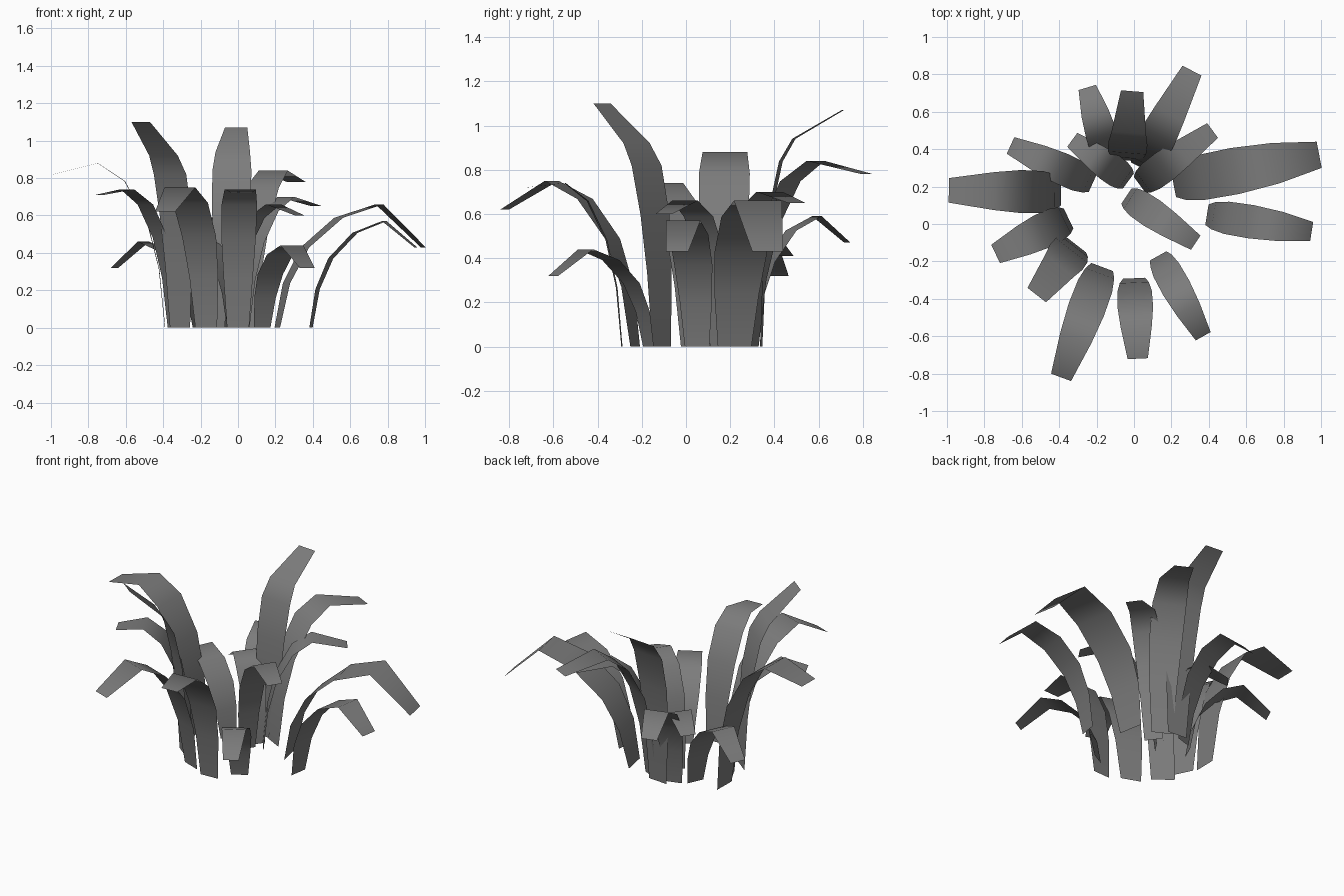
import bpy
from mathutils import Vector

cube = bpy.data.objects.get("Cube")
if cube:
    bpy.data.objects.remove(cube, do_unlink=True)

# One dull grey for every blade
grey = bpy.data.materials.new("leaf grey")
grey.use_nodes = True
grey.diffuse_color = (0.2, 0.2, 0.2, 1)
shader = grey.node_tree.nodes["Principled BSDF"]
shader.inputs["Base Color"].default_value = (0.2, 0.2, 0.2, 1)
shader.inputs["Roughness"].default_value = 0.9

# Shared blade shape: (reach, rise) up to the bend, and width along the blade
RISE = [(0, 0), (0.09, 0.36), (0.27, 0.65), (0.6, 0.89), (1, 1)]
TAPER = [0.62, 0.82, 0.97, 1, 0.88, 0.57]


def make_blade(name, base, tip, width, bend_at, bend_height, tip_height):
    """A flat arching strip that leaves the ground steeply and bends over."""
    base, tip = Vector(base), Vector(tip)
    reach = tip - base
    side = Vector((-reach.y, reach.x)).normalized() * width / 2
    spine = [(r * bend_at, z * bend_height) for r, z in RISE]
    spine.append((1, tip_height))
    verts = []
    for (r, z), taper in zip(spine, TAPER):
        centre = base + reach * r
        for sign in (1, -1):
            p = centre + side * taper * sign
            verts.append((p.x, p.y, z))
    faces = [(i, i + 1, i + 3, i + 2) for i in range(0, len(verts) - 2, 2)]
    mesh = bpy.data.meshes.new(name)
    mesh.from_pydata(verts, [], faces)
    mesh.materials.append(grey)
    mesh.shade_smooth()
    blade = bpy.data.objects.new(name, mesh)
    bpy.context.collection.objects.link(blade)
    return blade


# Base, tip, width, bend position along the reach, bend height, tip height
BLADES = {
    "left_long_blade": ((0.21, 0.22), (0.99, 0.37), 0.25, 0.7, 0.66, 0.43),
    "left_short_blade": ((0.39, 0.05), (0.95, -0.04), 0.18, 0.7, 0.57, 0.43),
    "centre_blade": ((-0.04, 0.15), (0.33, -0.1), 0.16, 0.62, 0.66, 0.6),
    "front_left_blade": ((0.13, -0.17), (0.37, -0.6), 0.16, 0.66, 0.44, 0.32),
    "front_blade": ((0, -0.29), (0.02, -0.72), 0.19, 0.6, 0.74, 0.72),
    "front_right_blade": ((-0.17, -0.23), (-0.39, -0.82), 0.2, 0.64, 0.75, 0.62),
    "tall_right_blade": ((-0.31, -0.11), (-0.52, -0.38), 0.22, 0.42, 0.92, 1.1),
    "right_front_blade": ((-0.35, 0.03), (-0.74, -0.16), 0.19, 0.62, 0.74, 0.71),
    "right_back_blade": ((-0.22, 0.22), (-0.66, 0.42), 0.17, 0.65, 0.46, 0.32),
    "right_long_blade": ((-0.39, 0.17), (-0.99, 0.18), 0.23, 0.6, 0.88, 0.82),
    "back_small_blade": ((-0.03, 0.23), (-0.33, 0.45), 0.16, 0.6, 0.5, 0.41),
    "back_left_blade": ((0.04, 0.3), (0.31, 0.82), 0.2, 0.55, 0.84, 0.78),
    "back_right_blade": ((-0.12, 0.3), (-0.25, 0.73), 0.17, 0.68, 0.59, 0.47),
    "tall_back_blade": ((-0.04, 0.34), (-0.01, 0.71), 0.21, 0.4, 0.94, 1.07),
    "left_back_blade": ((0.03, 0.21), (0.42, 0.5), 0.17, 0.58, 0.7, 0.65),
}

for name, shape in BLADES.items():
    make_blade(name, *shape)
